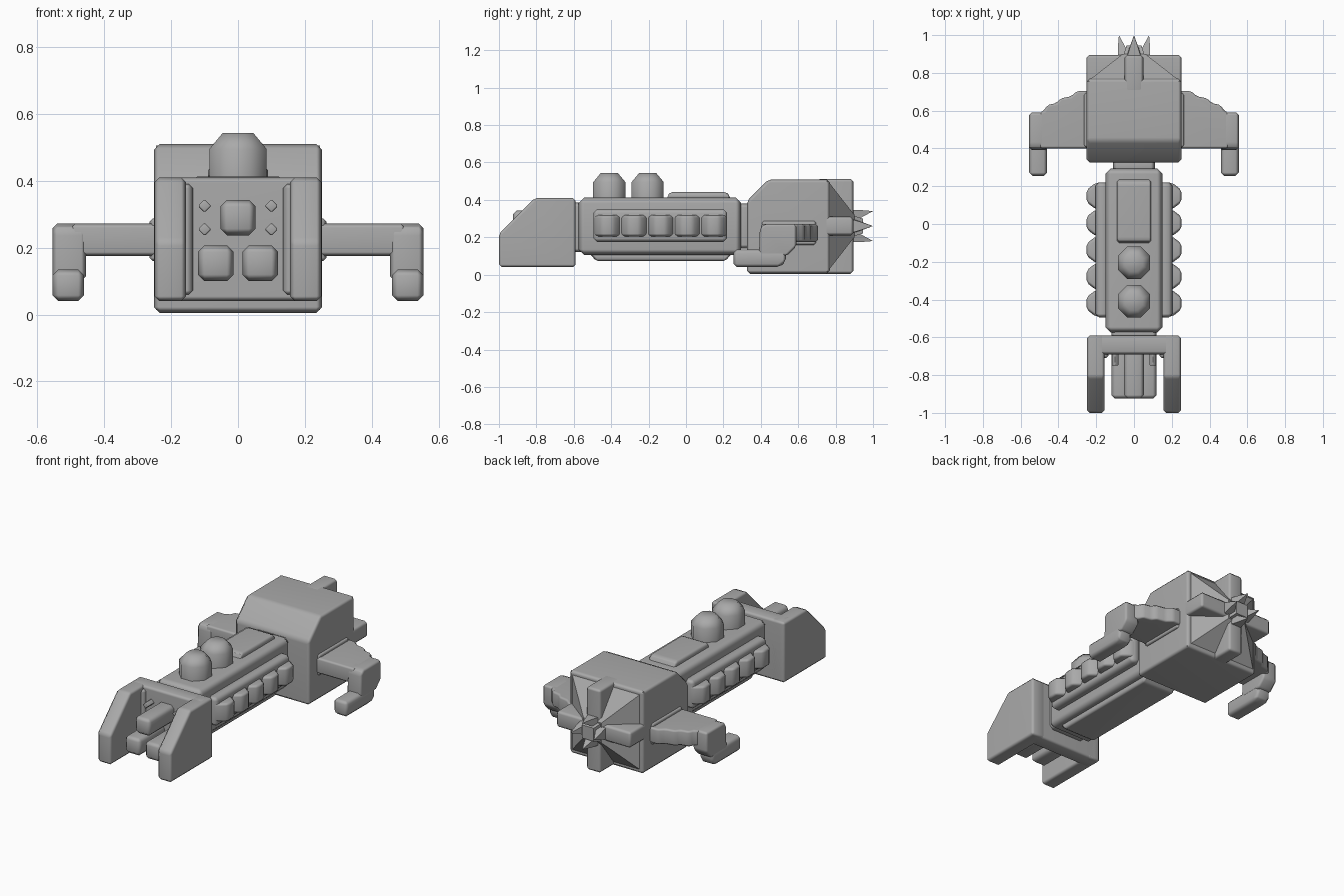
import bpy
import bmesh
from math import pi, sin, cos
from mathutils import Vector, Matrix

cube = bpy.data.objects.get("Cube")
if cube:
    bpy.data.objects.remove(cube, do_unlink=True)

hull_grey = bpy.data.materials.new("hull grey")
hull_grey.use_nodes = True
GREY = (0.4, 0.4, 0.4, 1)
hull_grey.diffuse_color = GREY
hull_grey.node_tree.nodes["Principled BSDF"].inputs["Base Color"].default_value = GREY


def finish(name, bm, bevel=0.0, mirror=False, angle=0.9):
    """Chamfer the edges, mirror if asked and make a smooth-shaded object."""
    bmesh.ops.recalc_face_normals(bm, faces=bm.faces)
    if bevel:
        edges = [e for e in bm.edges if e.calc_face_angle(0) > 0.3]
        bmesh.ops.bevel(bm, geom=edges, offset=bevel, segments=1,
                        affect='EDGES', clamp_overlap=True)
    if mirror:
        old = bm.faces[:]
        copy = bmesh.ops.duplicate(bm, geom=bm.verts[:] + bm.edges[:] + old)["geom"]
        for v in copy:
            if isinstance(v, bmesh.types.BMVert):
                v.co.x = -v.co.x
        bmesh.ops.reverse_faces(bm, faces=[f for f in copy if isinstance(f, bmesh.types.BMFace)])
    mesh = bpy.data.meshes.new(name)
    bm.to_mesh(mesh)
    bm.free()
    mesh.materials.append(hull_grey)
    obj = bpy.data.objects.new(name, mesh)
    bpy.context.collection.objects.link(obj)
    bpy.ops.object.select_all(action='DESELECT')
    obj.select_set(True)
    bpy.context.view_layer.objects.active = obj
    bpy.ops.object.shade_smooth_by_angle(angle=angle)
    obj.modifiers.new("even shading", 'WEIGHTED_NORMAL').keep_sharp = True
    return obj


def prism(name, axis, points, low, high, bevel=0.02, mirror=False):
    """Extrude a 2D profile along an axis (the profile uses the other two, in order)."""
    bm = bmesh.new()

    def place(p, d):
        c = list(p)
        c.insert("xyz".index(axis), d)
        return bm.verts.new(c)
    face = bm.faces.new([place(p, low) for p in points])
    move = bmesh.ops.extrude_face_region(bm, geom=[face])["geom"]
    shift = Vector([high - low if a == axis else 0 for a in "xyz"])
    bmesh.ops.translate(bm, vec=shift, verts=[v for v in move if isinstance(v, bmesh.types.BMVert)])
    return finish(name, bm, bevel, mirror)


def box(name, x, y, z, bevel=0.02, mirror=False):
    return prism(name, 'z', [(x[0], y[0]), (x[1], y[0]), (x[1], y[1]), (x[0], y[1])],
                 z[0], z[1], bevel, mirror)


def hull(name, points, bevel=0.0, mirror=False, turns=1):
    """Convex solid, repeated around the rear centre line."""
    bm = bmesh.new()
    for t in range(turns):
        spin = Matrix.Rotation(t * 2 * pi / turns, 4, 'Y')
        verts = [bm.verts.new(spin @ Vector(p) + Vector((0, 0, MID))) for p in points]
        bmesh.ops.convex_hull(bm, input=verts)
    return finish(name, bm, bevel, mirror, 0.5)


MID = 0.26

# Forked nose
prism("nose_prong", 'x', [(-1, 0.04), (-0.59, 0.04), (-0.59, 0.41), (-0.81, 0.41), (-1, 0.22)],
      0.155, 0.25, 0.015, True)
box("nose_back_plate", (-0.24, 0.24), (-0.69, -0.59), (0.04, 0.41), 0.015)
box("nose_inner_corner", (0.135, 0.17), (-0.71, -0.66), (0.06, 0.39), 0.012, True)

# Guns and small studs inside the fork
box("upper_gun", (-0.053, 0.053), (-0.925, -0.66), (0.237, 0.343))
box("lower_gun", (0.013, 0.12), (-0.925, -0.66), (0.1, 0.207), 0.02, True)
for i, z in enumerate((0.255, 0.325)):
    prism(f"stud_{i + 1}", 'y', [(0.08, z), (0.1, z - 0.02), (0.12, z), (0.1, z + 0.02)],
          -0.75, -0.67, 0.004, True)

# Main body with necks, keel and top panel
box("front_neck", (-0.12, 0.12), (-0.62, -0.54), (0.12, 0.385))
box("main_body", (-0.152, 0.152), (-0.575, 0.295), (0.105, 0.413), 0.03)
box("rear_neck", (-0.11, 0.11), (0.26, 0.36), (0.14, 0.38))
prism("keel", 'x', [(-0.52, 0.12), (-0.48, 0.072), (0.21, 0.072), (0.25, 0.12)], -0.11, 0.11, 0.012)
prism("top_panel", 'x', [(-0.1, 0.4), (-0.1, 0.425), (-0.08, 0.443), (0.21, 0.443),
                         (0.235, 0.425), (0.235, 0.4)], -0.09, 0.09, 0.012)

# Domes: eight-sided rings closed by a cap
for i, y in enumerate((-0.41, -0.205)):
    bm = bmesh.new()
    rings = []
    for r, z in ((0.093, 0.4), (0.093, 0.495), (0.05, 0.543)):
        rings.append([bm.verts.new((r * cos(a), y + r * sin(a), z))
                      for a in [pi / 8 + k * pi / 4 for k in range(8)]])
    for low, high in zip(rings, rings[1:]):
        for k in range(8):
            j = (k + 1) % 8
            bm.faces.new((low[k], low[j], high[j], high[k]))
    bm.faces.new(rings[-1])
    bm.faces.new(rings[0][::-1])
    finish(f"dome_{i + 1}", bm, 0.0, False, 1.1)

# Side rails with a row of teeth
box("side_rail", (0.13, 0.205), (-0.495, 0.22), (0.175, 0.35), 0.02, True)
for i in range(5):
    y = -0.42 + i * 0.142
    prism(f"rail_tooth_{i + 1}", 'z', [(0.16, y - 0.072), (0.2, y - 0.072), (0.252, y - 0.032),
                                       (0.252, y + 0.032), (0.2, y + 0.072), (0.16, y + 0.072)],
          0.205, 0.318, 0.014, True)

# Engine block
prism("engine_block", 'x', [(0.325, 0.005), (0.77, 0.005), (0.77, 0.51), (0.44, 0.51), (0.325, 0.395)],
      -0.252, 0.252, 0.018)

# Rear taper, cross fins and crown of spikes
hull("rear_taper", [(sx * w, y, sz * w) for w, y in ((0.246, 0.755), (0.06, 0.9))
                    for sx in (-1, 1) for sz in (-1, 1)])
box("rear_fin_vertical", (-0.05, 0.05), (0.7, 0.895), (0.005, 0.512), 0.015)
box("rear_fin_horizontal", (-0.252, 0.252), (0.7, 0.895), (0.21, 0.31), 0.015)
hull("crown_base", [(sx * w, y, sz * w) for w, y in ((0.06, 0.88), (0.04, 0.945))
                    for sx in (-1, 1) for sz in (-1, 1)])
hull("crown_spike", [(0.02, 0.89, -0.04), (0.02, 0.89, 0.04), (0.085, 0.89, -0.035),
                     (0.085, 0.89, 0.035), (0.085, 0.94, 0.02), (0.085, 0.94, -0.02),
                     (0.08, 1.0, 0)], turns=4)

# Wings with stepped rear edge and hooked tips
prism("wing", 'z', [(0.2, 0.4), (0.5, 0.4), (0.5, 0.59), (0.475, 0.6), (0.46, 0.63), (0.41, 0.64),
                    (0.39, 0.665), (0.335, 0.675), (0.3, 0.705), (0.2, 0.705)],
      0.175, 0.272, 0.012, True)
prism("wing_root", 'z', [(0.2, 0.39), (0.265, 0.41), (0.265, 0.69), (0.2, 0.715)],
      0.16, 0.288, 0.01, True)
prism("wing_tip", 'x', [(0.39, 0.1), (0.54, 0.1), (0.59, 0.15), (0.59, 0.272), (0.42, 0.272), (0.395, 0.25)],
      0.455, 0.555, 0.014, True)
prism("wing_hook", 'x', [(0.255, 0.04), (0.5, 0.04), (0.535, 0.07), (0.535, 0.135), (0.255, 0.135)],
      0.46, 0.555, 0.018, True)
